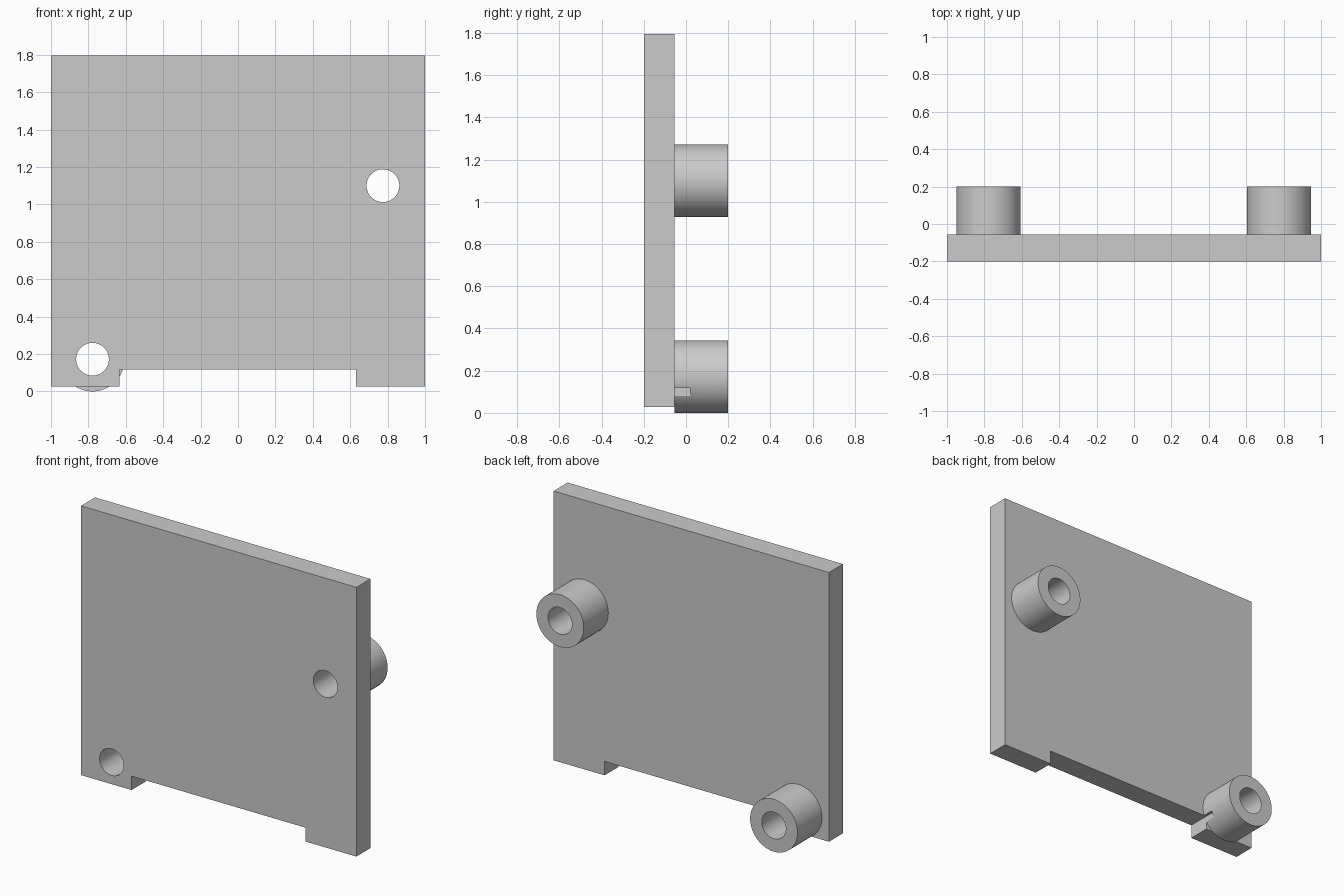
import bpy
import math

if "Cube" in bpy.data.objects:
    bpy.data.objects.remove(bpy.data.objects["Cube"], do_unlink=True)

# Single grey finish
grey = bpy.data.materials.new("plain grey")
grey.use_nodes = True
colour = (0.6, 0.6, 0.6, 1)
grey.diffuse_color = colour
grey.node_tree.nodes["Principled BSDF"].inputs["Base Color"].default_value = colour

FRONT, SEAM, BACK = -0.2, -0.055, 0.2
MOUNTS = {"right": (-0.778, 0.172), "left": (0.775, 1.1)}


def finish(obj, name):
    obj.name = name
    obj.data.materials.clear()
    obj.data.materials.append(grey)
    return obj


def box(name, x, y, z):
    bpy.ops.mesh.primitive_cube_add(size=1)
    obj = bpy.context.object
    obj.location = [(a + b) / 2 for a, b in (x, y, z)]
    obj.scale = [b - a for a, b in (x, y, z)]
    bpy.ops.object.transform_apply(location=True, scale=True)
    return finish(obj, name)


def rod(name, x, z, radius, y0, y1):
    bpy.ops.mesh.primitive_cylinder_add(
        vertices=64, radius=radius, depth=y1 - y0,
        location=(x, (y0 + y1) / 2, z), rotation=(math.pi / 2, 0, 0))
    bpy.ops.object.transform_apply(location=True, rotation=True)
    return finish(bpy.context.object, name)


def cut(obj, cutter):
    mod = obj.modifiers.new("cut", "BOOLEAN")
    mod.operation = "DIFFERENCE"
    mod.solver = "EXACT"
    mod.object = cutter
    bpy.ops.object.select_all(action="DESELECT")
    obj.select_set(True)
    bpy.context.view_layer.objects.active = obj
    bpy.ops.object.modifier_apply(modifier=mod.name)


# Upright panel, and the bottom notch that also nicks the lower boss
panel = box("panel", (-1, 1), (FRONT, SEAM), (0.027, 1.795))
notch = box("notch_cutter", (-0.633, 0.63), (-0.4, 0.02), (-0.2, 0.118))
cut(panel, notch)
parts = [panel]
cutters = [notch]

# Hollow bosses on the back, bored through the panel
for side, (x, z) in MOUNTS.items():
    boss = rod(side + "_boss", x, z, 0.172, SEAM, BACK)
    bore = rod(side + "_bore_cutter", x, z, 0.0875, -0.4, 0.4)
    cut(boss, bore)
    cut(panel, bore)
    if side == "right":
        cut(boss, notch)
    parts.append(boss)
    cutters.append(bore)

for cutter in cutters:
    bpy.data.objects.remove(cutter, do_unlink=True)

# Smooth round walls, crisp edges
for part in parts:
    bpy.ops.object.select_all(action="DESELECT")
    part.select_set(True)
    bpy.context.view_layer.objects.active = part
    bpy.ops.object.shade_smooth_by_angle(angle=math.radians(30))
